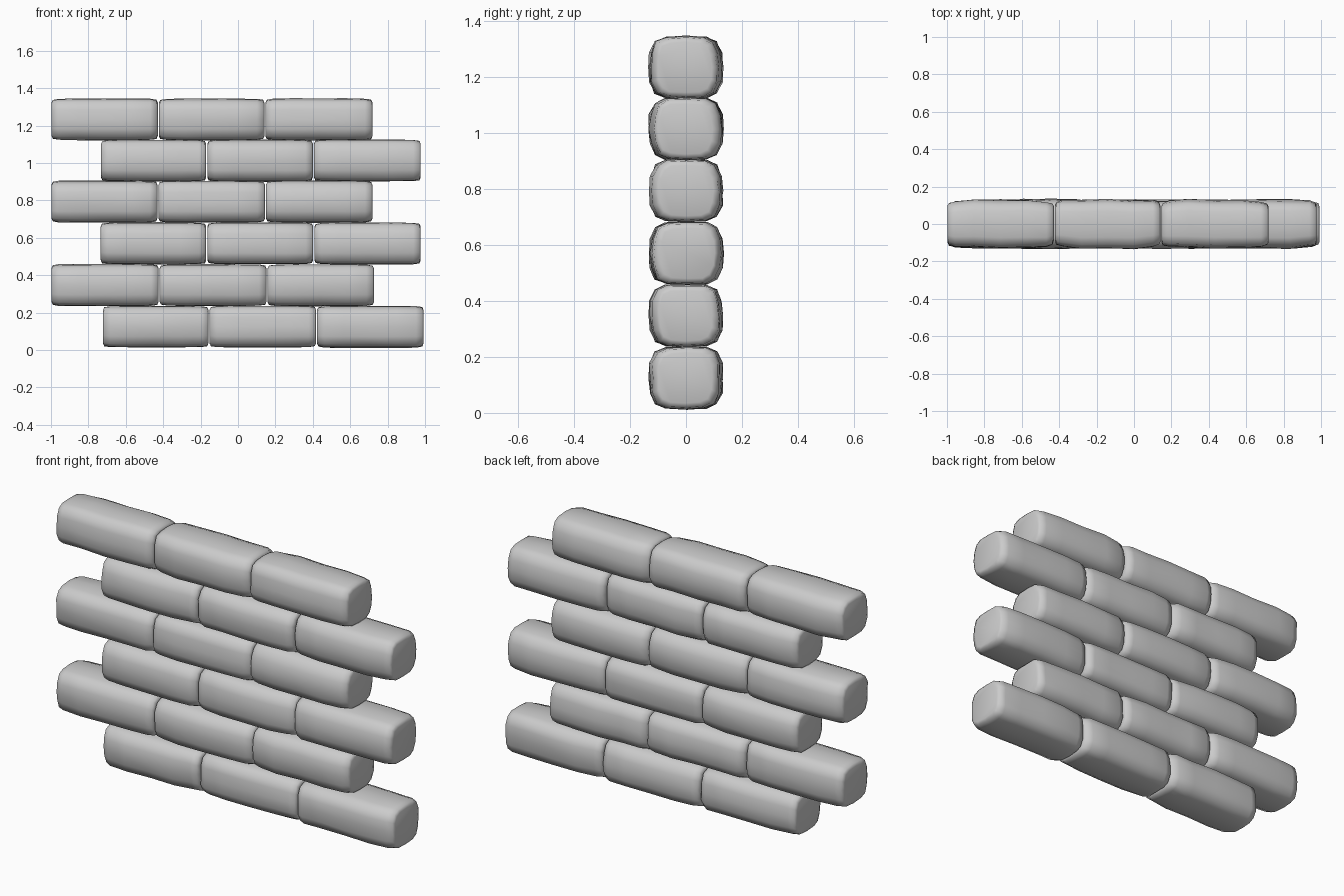
import bpy, bmesh, random

if "Cube" in bpy.data.objects:
    bpy.data.objects.remove(bpy.data.objects["Cube"])

random.seed(4)

# worn brick cross-section (y, z), counter-clockwise
QUARTER = [(0.128, 0.0), (0.125, 0.052), (0.106, 0.093), (0.070, 0.109)]
SECTION = (QUARTER + [(0.0, 0.112)]
           + [(-y, z) for y, z in reversed(QUARTER)]
           + [(-y, -z) for y, z in QUARTER[1:]]
           + [(0.0, -0.112)]
           + [(y, -z) for y, z in reversed(QUARTER[1:])])

# stations along the brick: position (-1..1), depth scale, height scale
STATIONS = [(-1.0, 0.74, 0.80), (-0.975, 0.87, 0.94), (-0.86, 0.95, 0.985),
            (-0.5, 1.0, 1.0), (0.0, 1.01, 1.0), (0.5, 1.0, 1.0),
            (0.86, 0.95, 0.985), (0.975, 0.87, 0.94), (1.0, 0.74, 0.80)]


def brick(name, x0, x1, zc):
    """Loft a slightly irregular pillow-shaped brick."""
    bm = bmesh.new()
    half, xc = (x1 - x0) / 2, (x0 + x1) / 2
    rings = []
    # gentle, low-frequency wear for each long edge
    corner = [random.uniform(-0.05, 0.05) for _ in SECTION]
    for t, sy, sz in STATIONS:
        dy = random.uniform(-0.005, 0.005)
        ring = []
        for i, (y, z) in enumerate(SECTION):
            k = 1 + corner[i] * 0.5 + random.uniform(-0.02, 0.02)
            ring.append(bm.verts.new((xc + t * half, y * sy * k + dy,
                                      zc + z * sz * (1 + (k - 1) * 0.5))))
        rings.append(ring)
    n = len(SECTION)
    for a, b in zip(rings, rings[1:]):
        for i in range(n):
            j = (i + 1) % n
            bm.faces.new((a[i], a[j], b[j], b[i]))
    bm.faces.new(rings[0])
    bm.faces.new(rings[-1])
    bmesh.ops.recalc_face_normals(bm, faces=bm.faces)
    for f in bm.faces:
        f.smooth = True
    me = bpy.data.meshes.new(name)
    bm.to_mesh(me)
    bm.free()
    bpy.context.collection.objects.link(bpy.data.objects.new(name, me))


# six staggered courses: x limits of the three bricks, centre height
COURSES = [
    ([-0.725, -0.155, 0.42, 0.995], 0.125),
    ([-1.0, -0.422, 0.155, 0.73], 0.347),
    ([-0.737, -0.167, 0.405, 0.98], 0.570),
    ([-1.0, -0.428, 0.147, 0.722], 0.793),
    ([-0.735, -0.167, 0.403, 0.98], 1.013),
    ([-1.0, -0.426, 0.144, 0.722], 1.233),
]
for r, (xs, z) in enumerate(COURSES):
    for c in range(3):
        brick(f"brick_row{r + 1}_{c + 1}", xs[c] + 0.003, xs[c + 1] - 0.003, z)
